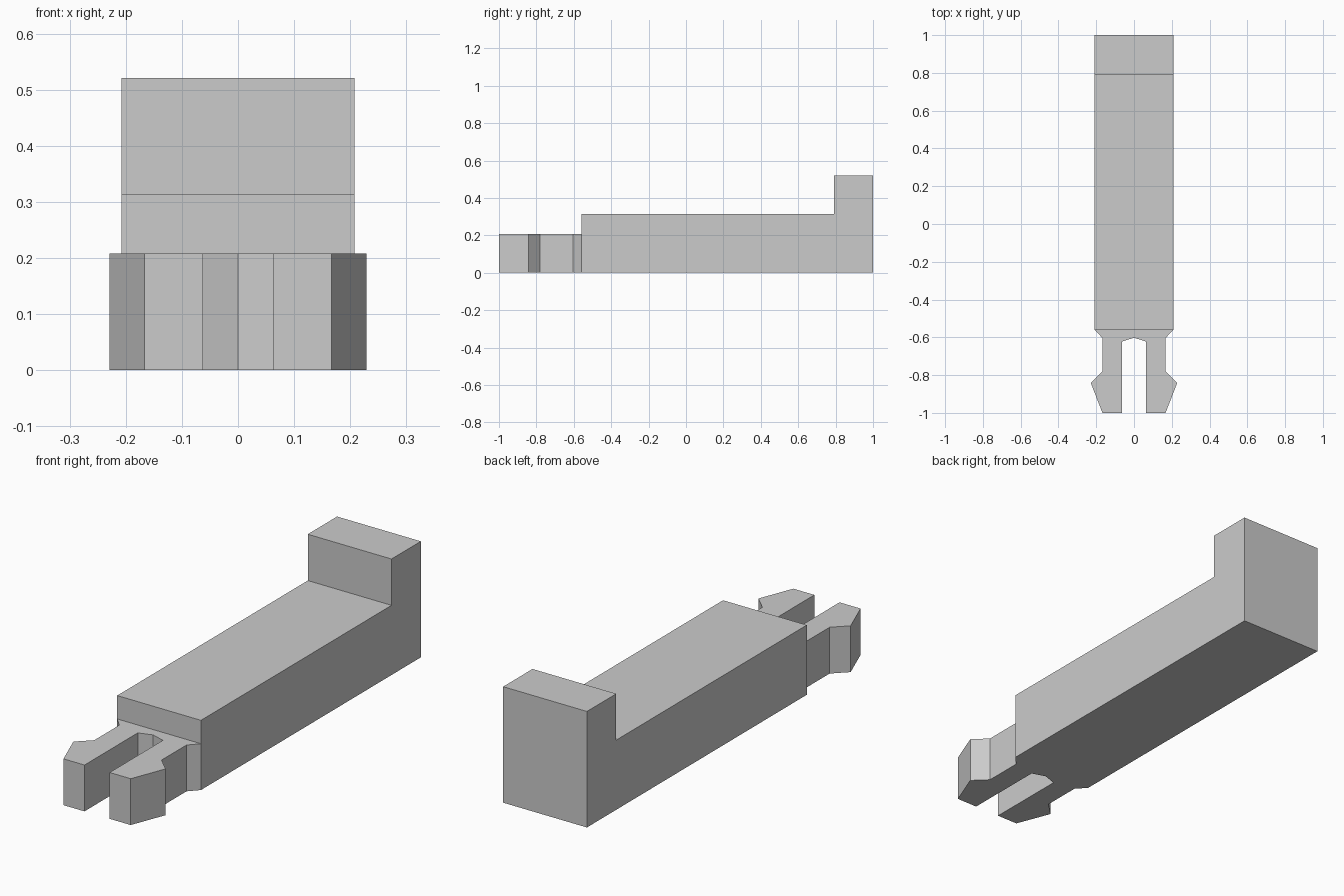
import bpy
import bmesh
from mathutils import Vector

cube = bpy.data.objects.get("Cube")
if cube:
    bpy.data.objects.remove(cube, do_unlink=True)

grey = bpy.data.materials.new("light grey plastic")
grey.use_nodes = True
colour = (0.6, 0.6, 0.6, 1)
grey.diffuse_color = colour
grey.node_tree.nodes["Principled BSDF"].inputs["Base Color"].default_value = colour


def extrude_profile(name, points, direction):
    """Turn a closed outline into a solid by sweeping it along a direction."""
    bm = bmesh.new()
    face = bm.faces.new([bm.verts.new(p) for p in points])
    swept = bmesh.ops.extrude_face_region(bm, geom=[face])
    moved = [v for v in swept["geom"] if isinstance(v, bmesh.types.BMVert)]
    bmesh.ops.translate(bm, verts=moved, vec=Vector(direction))
    bmesh.ops.recalc_face_normals(bm, faces=bm.faces)
    mesh = bpy.data.meshes.new(name)
    bm.to_mesh(mesh)
    bm.free()
    mesh.materials.append(grey)
    obj = bpy.data.objects.new(name, mesh)
    bpy.context.collection.objects.link(obj)
    return obj


half_width = 0.208
shoulder_y = -0.56

# Long body with the raised stop at the back, as a side profile
side = [(shoulder_y, 0), (1, 0), (1, 0.521), (0.792, 0.521),
        (0.792, 0.313), (shoulder_y, 0.313)]
extrude_profile("body", [(-half_width, y, z) for y, z in side],
                (2 * half_width, 0, 0))

# Forked snap clip with barbed prongs, mirrored from one half outline
half = [(half_width, shoulder_y), (0.167, -0.604), (0.167, -0.781),
        (0.229, -0.841), (0.167, -1), (0.0625, -1), (0.0625, -0.622)]
outline = half + [(0, -0.602)] + [(-x, y) for x, y in reversed(half)]
clip = extrude_profile("snap_clip", [(x, y, 0) for x, y in outline],
                       (0, 0, 0.208))
